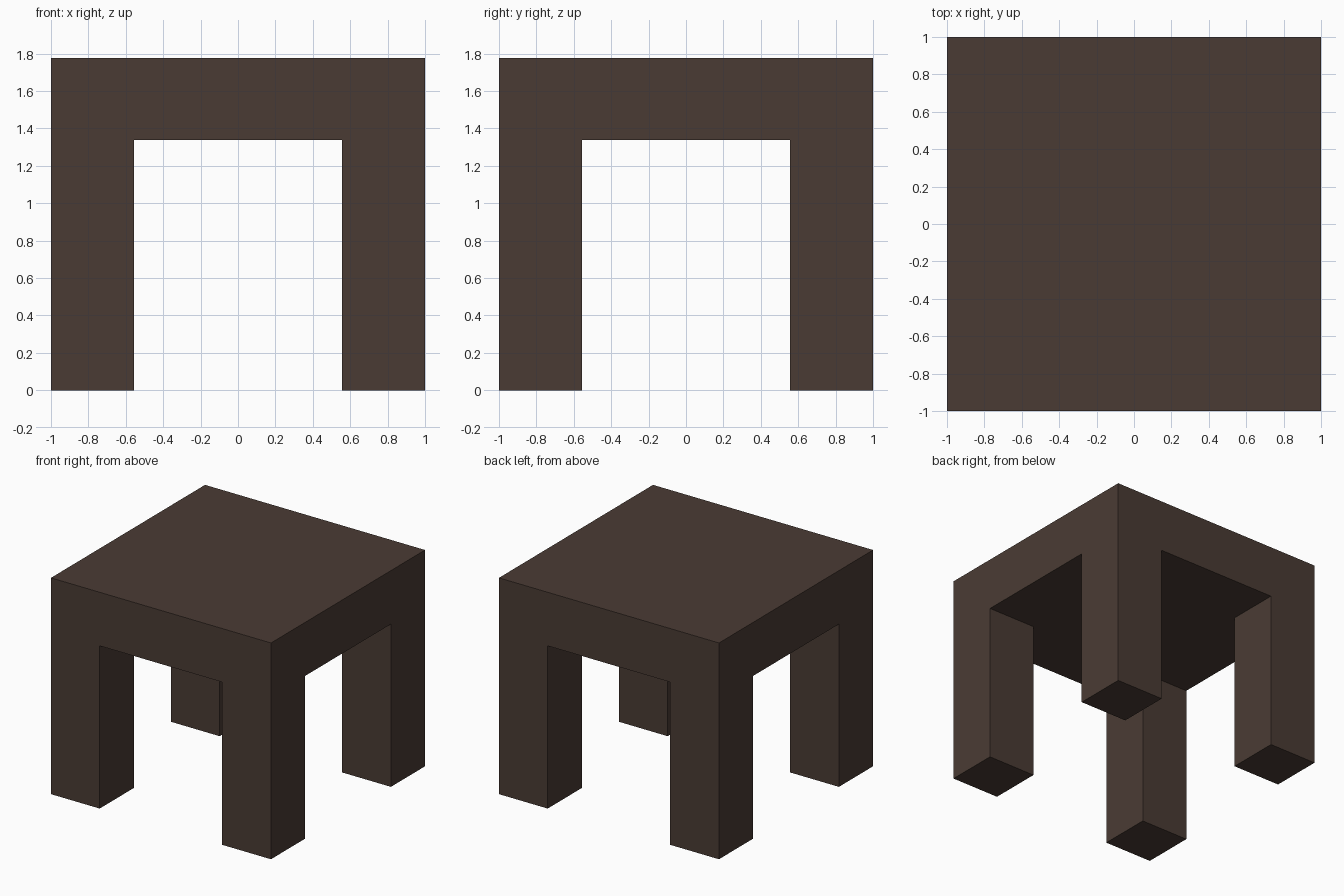
import bpy
import bmesh
import math
from mathutils import Vector

if "Cube" in bpy.data.objects:
    bpy.data.objects.remove(bpy.data.objects["Cube"])

HALF = 1.0       # half width of the table
INNER = 0.557    # inner side of each leg
UNDER = 1.337    # underside of the top
TOP = 1.777      # upper surface

wood = bpy.data.materials.new("dark_brown_wood")
wood.diffuse_color = (0.0685, 0.0437, 0.0343, 1.0)
wood.use_nodes = True
wood.node_tree.nodes["Principled BSDF"].inputs["Base Color"].default_value = wood.diffuse_color

# Thick square top
bm = bmesh.new()
bmesh.ops.create_cube(bm, size=1.0)
for v in bm.verts:
    v.co = Vector((v.co.x * 2 * HALF, v.co.y * 2 * HALF,
                   UNDER if v.co.z < 0 else TOP))

# Cut lines that mark out the leg corners
for axis in (Vector((1, 0, 0)), Vector((0, 1, 0))):
    for side in (-INNER, INNER):
        bmesh.ops.bisect_plane(bm, geom=bm.verts[:] + bm.edges[:] + bm.faces[:],
                               plane_co=axis * side, plane_no=axis)

# Four legs pulled down from the corners, flush with the outer sides
bm.normal_update()
corners = []
for f in bm.faces:
    c = f.calc_center_median()
    if f.normal.z < -0.9 and abs(c.x) > INNER and abs(c.y) > INNER:
        corners.append(f)
legs = bmesh.ops.extrude_discrete_faces(bm, faces=corners)["faces"]
for f in legs:
    for v in f.verts:
        v.co.z = 0.0

# Merge the flat areas into clean faces
bmesh.ops.dissolve_limit(bm, angle_limit=math.radians(1),
                         verts=bm.verts[:], edges=bm.edges[:])
bmesh.ops.recalc_face_normals(bm, faces=bm.faces[:])

mesh = bpy.data.meshes.new("table")
bm.to_mesh(mesh)
bm.free()
mesh.materials.append(wood)
bpy.context.collection.objects.link(bpy.data.objects.new("table", mesh))
